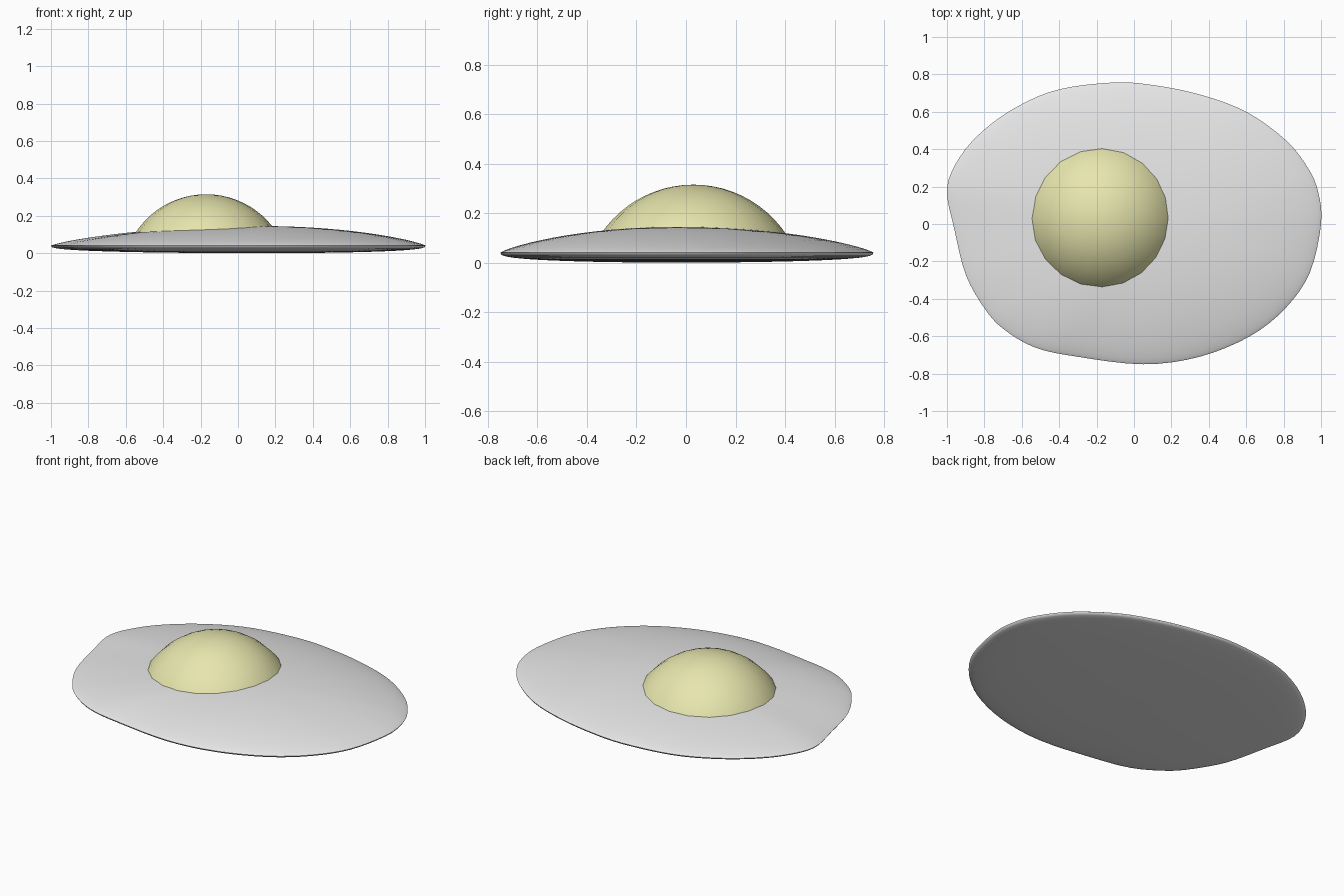
import bpy, bmesh, math
from mathutils import Vector

cube = bpy.data.objects.get("Cube")
if cube:
    bpy.data.objects.remove(cube)


def make_material(name, rgb):
    mat = bpy.data.materials.new(name)
    mat.use_nodes = True
    mat.diffuse_color = (*rgb, 1)
    mat.node_tree.nodes["Principled BSDF"].inputs["Base Color"].default_value = (*rgb, 1)
    return mat


def loft(name, rings, mat, angle):
    """Bridge closed rings of points; single-point rings become poles."""
    bm = bmesh.new()
    loops = [[bm.verts.new(p) for p in ring] for ring in rings]
    for a, b in zip(loops, loops[1:]):
        count = max(len(a), len(b))
        for i in range(count):
            j = (i + 1) % count
            quad = [a[i % len(a)], a[j % len(a)], b[j % len(b)], b[i % len(b)]]
            bm.faces.new(list(dict.fromkeys(quad)))
    bmesh.ops.recalc_face_normals(bm, faces=bm.faces)
    mesh = bpy.data.meshes.new(name)
    bm.to_mesh(mesh)
    bm.free()
    mesh.materials.append(mat)
    obj = bpy.data.objects.new(name, mesh)
    bpy.context.collection.objects.link(obj)
    bpy.ops.object.select_all(action="DESELECT")
    obj.select_set(True)
    bpy.context.view_layer.objects.active = obj
    bpy.ops.object.shade_smooth_by_angle(angle=math.radians(angle))
    return obj


def smooth_outline(points, steps):
    """Closed Catmull-Rom curve through the control points."""
    pts = [Vector((x, y, 0)) for x, y in points]
    n = len(pts)
    result = []
    for i in range(n):
        p, q, r, s = (pts[(i + k) % n] for k in (-1, 0, 1, 2))
        for k in range(steps):
            t = k / steps
            result.append(q + (r - p) * t / 2
                          + (p * 2 - q * 5 + r * 4 - s) * t * t / 2
                          + (q * 3 - p - r * 3 + s) * t ** 3 / 2)
    return result


# Egg white: irregular outline, domed top, nearly flat underside
outline = smooth_outline([
    (1, 0), (.985, .17), (.93, .3), (.81, .45), (.6, .6), (.36, .69),
    (.12, .74), (-.1, .757), (-.4, .72), (-.62, .63), (-.8, .505),
    (-.93, .36), (-1, .19), (-.96, -.03), (-.9, -.27), (-.8, -.45),
    (-.7, -.56), (-.53, -.66), (-.3, -.71), (.05, -.75), (.35, -.71),
    (.62, -.6), (.81, -.45), (.94, -.26)], 4)
peak = Vector((.12, -.03, 0))
rim_z = .04


def white_ring(t, z):
    return [peak.lerp(p, t) + Vector((0, 0, z)) for p in outline]


slices = 16
angles = [math.pi / 2 * i / slices for i in range(1, slices)]
rings = [[peak + Vector((0, 0, .145))]]
rings += [white_ring(math.sin(a), rim_z + .105 * math.cos(a) ** 1.6) for a in angles]
rings.append(white_ring(1, rim_z))
rings += [white_ring(math.sin(a), rim_z - rim_z * math.cos(a) ** .7)
          for a in reversed(angles)]
rings.append([peak])
loft("egg_white", rings, make_material("egg white", (.8, .8, .8)), 60)

# Yolk: twenty-sided spherical cap sunk into the white
centre, radius, sides = Vector((-.17, .03, -.135)), .45, 20
rings = [[centre + Vector((0, 0, radius))]]
for i in range(1, 13):
    polar = math.radians(62) * i / 12
    rings.append([centre + radius * Vector((
        math.sin(polar) * math.cos(math.tau * k / sides),
        math.sin(polar) * math.sin(math.tau * k / sides),
        math.cos(polar))) for k in range(sides)])
loft("yolk", rings, make_material("yolk yellow", (.8, .79, .42)), 60)
